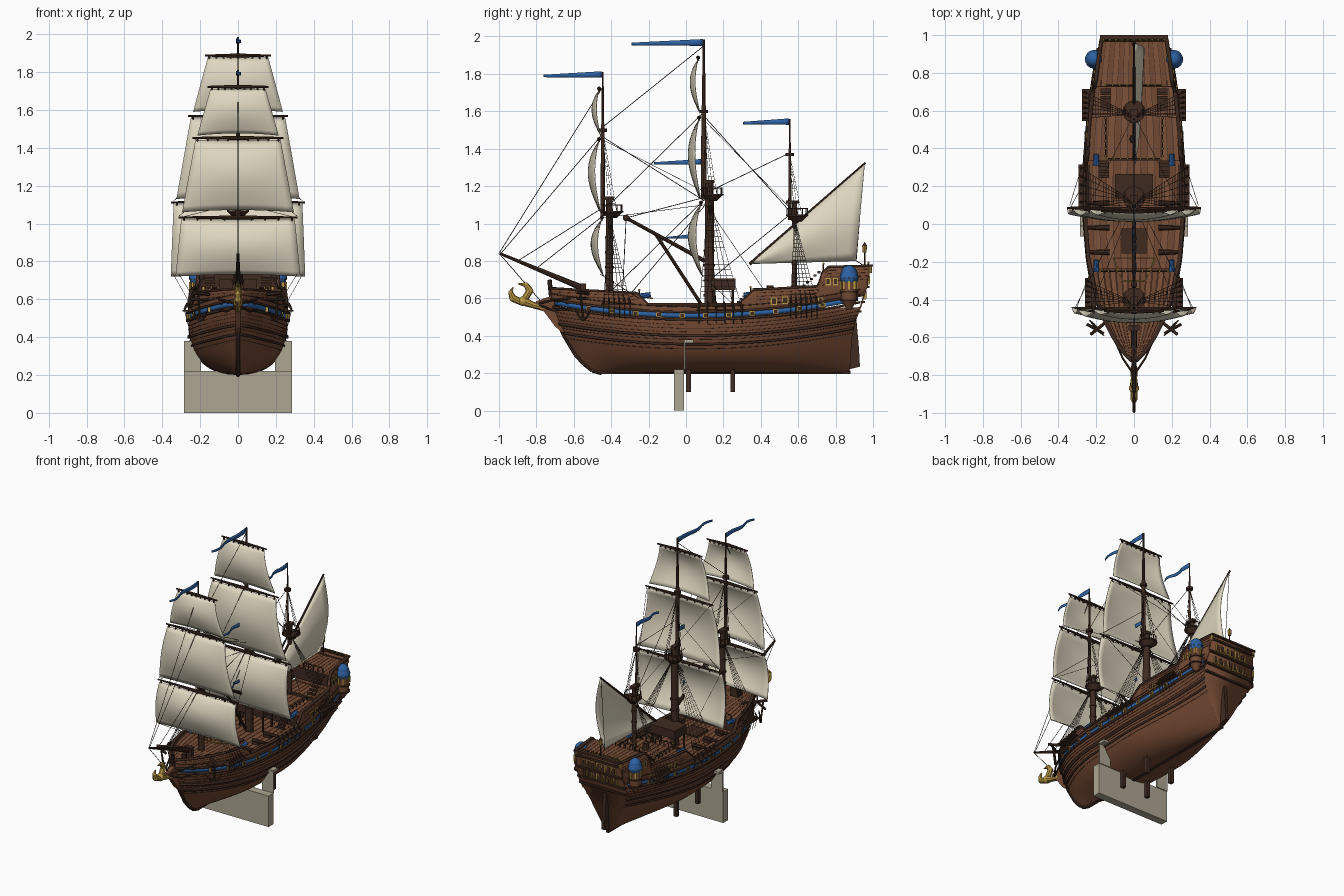
import bpy, bmesh, math
from mathutils import Vector, Matrix

if "Cube" in bpy.data.objects:
    bpy.data.objects.remove(bpy.data.objects["Cube"])

def mat(n, c):
    m = bpy.data.materials.new(n); m.diffuse_color = (*c, 1); return m
WOOD = mat("wood", (.17, .065, .032)); WOOD2 = mat("wood_light", (.2, .085, .042)); DARK = mat("dark_wood", (.05, .024, .015))
SAIL = mat("canvas", (.74, .68, .53)); BLUE = mat("blue", (.025, .12, .36)); GOLD = mat("gold", (.5, .32, .06))
STONE = mat("stone", (.42, .38, .29)); ROPE = mat("rope", (.04, .03, .022))

def interp(t, pts):
    if t <= pts[0][0]: return pts[0][1]
    for (a, p), (b, q) in zip(pts, pts[1:]):
        if t <= b: return p + (q - p) * (t - a) / (b - a)
    return pts[-1][1]

def obj(name, bm, m, smooth=True, thick=0):
    bmesh.ops.recalc_face_normals(bm, faces=bm.faces)
    me = bpy.data.meshes.new(name); bm.to_mesh(me); bm.free()
    o = bpy.data.objects.new(name, me); bpy.context.collection.objects.link(o); me.materials.append(m)
    if smooth:
        bpy.ops.object.select_all(action='DESELECT')
        o.select_set(True); bpy.context.view_layer.objects.active = o
        bpy.ops.object.shade_smooth_by_angle(angle=math.radians(40))
    if thick:
        s = o.modifiers.new("thickness", 'SOLIDIFY'); s.thickness = thick; s.offset = 0
    return o

def grid(bm, rows):
    v = [[bm.verts.new(p) for p in r] for r in rows]
    for a, b in zip(v, v[1:]):
        for i in range(len(a) - 1): bm.faces.new((a[i], a[i+1], b[i+1], b[i]))

def cyl(bm, a, b, r0, r1=None, n=8):
    a, b = Vector(a), Vector(b); d = b - a
    bmesh.ops.create_cone(bm, cap_ends=True, segments=n, radius1=r0, radius2=r0 if r1 is None else r1, depth=d.length,
        matrix=Matrix.Translation((a + b) / 2) @ d.to_track_quat('Z', 'Y').to_matrix().to_4x4())

def path(bm, pts, radii, n=8):
    for i in range(len(pts) - 1):
        cyl(bm, pts[i], pts[i+1], radii[i], radii[i+1], n); ball(bm, pts[i], radii[i])

def ball(bm, c, r): bmesh.ops.create_uvsphere(bm, u_segments=10, v_segments=6, radius=r, matrix=Matrix.Translation(c))

def box(bm, c, s): bmesh.ops.create_cube(bm, size=1, matrix=Matrix.Translation(c) @ Matrix.Diagonal((*s, 1)))

# hull surface: stem and stern curves, plan outline, section shape
STEM = [(.2, -.45), (.215, -.5), (.25, -.545), (.3, -.59), (.4, -.65), (.5, -.695), (.6, -.72), (.7, -.73)]
AFT = [(.2, .87), (.4, .885), (.47, .9), (.56, .935), (.66, .965), (.78, .985)]
PLAN = [(0, .006), (.02, .045), (.045, .08), (.08, .118), (.13, .162), (.19, .2), (.25, .224), (.32, .243), (.43, .258),
        (.52, .262), (.62, .26), (.72, .25), (.82, .233), (.91, .212), (1, .188)]
clamp = lambda x: max(0, min(1, x))
def P(y, z, off=0):
    b, e = interp(z, STEM), interp(z, AFT)
    y = max(b, min(e, y)); s = (y - b) / (e - b)
    h = clamp((z - .2) / .28); mid = (1 - (1 - h) ** 2.5) ** (1 / 2.3)
    kb, ks = clamp(1 - s / .3) ** 1.5, clamp((s - .55) / .45) ** 1.5
    f = mid * (1 - kb) * (1 - ks) + kb * h ** .55 + ks * clamp((z - .2) / .33) ** .8
    return Vector((max(.006, interp(s, PLAN) * f * (1 - .4 * max(0, z - .52))) + off, y, z))
c = lambda y: .5 + .12 * (y - .05) ** 2          # sheer line
TOP = [(-.74, .655), (-.26, .628), (-.2, .567), (.28, .567), (.36, .645), (.71, .665), (.715, .725), (.76, .768), (1, .775)]
top = lambda y: interp(y, TOP)
flip = lambda p, s: Vector((p[0] * s, p[1], p[2]))

bm = bmesh.new()
for sx in (1, -1):
    rows = []
    for i in range(61):
        r = []
        for j in range(21):
            z = .2 + .35 * (j / 20) ** 1.5; b, e = interp(z, STEM), interp(z, AFT)
            r.append(flip(P(b + (e - b) * (i / 60) ** 1.3, z), sx))
        rows.append(r)
    grid(bm, rows)
obj("hull", bm, WOOD)

def panel(name, y0, y1, lo, hi, m, off=0, thick=.006, n=60, nv=1):
    bm = bmesh.new(); y0 = max(y0, interp(lo(y0), STEM)); y1 = min(y1, interp(hi(y1), AFT))
    for sx in (1, -1):
        rows = []
        for i in range(n + 1):
            y = y0 + (y1 - y0) * i / n
            rows.append([flip(P(y, lo(y) + (hi(y) - lo(y)) * j / nv, off), sx) for j in range(nv + 1)])
        grid(bm, rows)
    obj(name, bm, m, True, thick)

panel("bulwark", -.74, .98, lambda y: c(y) + .015, top, WOOD, 0, .012, 140, 3)
panel("cap_rail", -.74, .98, lambda y: top(y) - .005, lambda y: top(y) + .006, DARK, .003, .02, 140)
panel("blue_band", -.7, .92, lambda y: c(y) - .004, lambda y: c(y) + .02, BLUE, .004)
for k, (d, w, t) in enumerate([(-.014, .012, .02), (.026, .01, .02), (-.1, .012, .014), (-.145, .01, .012), (.055, .006, .012)]):
    panel("wale_%d" % k, -.72, .93, lambda y: c(y) + d - w / 2, lambda y: c(y) + d + w / 2, DARK, .003, t)
for k, d in enumerate([-.04, -.06, -.08, -.12, -.17, .04]):
    panel("plank_seam_%d" % k, -.72, .93, lambda y: c(y) + d - .001, lambda y: c(y) + d + .001, DARK, .001, .003)
for k, d in enumerate([.018, .036, .054, .072]):
    if k < 2: panel("fore_seam_%d" % k, -.72, -.26, lambda y: top(y) - d - .001, lambda y: top(y) - d + .001, DARK, .006, .003)
    panel("poop_seam_%d" % k, .38 if k < 3 else .73, .97, lambda y: top(y) - d - .001, lambda y: top(y) - d + .001, DARK, .006, .003)

# transom, keel, stem knee, rudder
bm = bmesh.new()
grid(bm, [[flip(P(2, .2 + .575 * i / 24), sx) for sx in (-1, 1)] for i in range(25)])
obj("transom", bm, WOOD, thick=.008)
bm = bmesh.new()
box(bm, (0, .21, .205), (.02, 1.34, .02))
for a, b in zip(STEM, STEM[1:]): cyl(bm, (0, a[1], a[0]), (0, b[1], b[0]), .012)
obj("keel_and_stem", bm, DARK)
def slab(name, pts, w, m):
    bm = bmesh.new(); f = bm.faces.new([bm.verts.new((-w, y, z)) for y, z in pts])
    r = bmesh.ops.extrude_face_region(bm, geom=[f])
    bmesh.ops.translate(bm, verts=[v for v in r['geom'] if isinstance(v, bmesh.types.BMVert)], vec=(2 * w, 0, 0))
    obj(name, bm, m, False)
slab("beak_knee", [(-.62, .38), (-.7, .45), (-.76, .53), (-.81, .555), (-.8, .585), (-.7, .62)], .014, WOOD)
slab("rudder", [(.87, .22), (.93, .235), (.925, .33), (.91, .5), (.88, .5)], .012, DARK)
bm = bmesh.new()
for sx in (-1, 1):
    for z in (.545, .6): path(bm, [(sx * .1, -.62, z), (sx * .06, -.71, z - .01), (0, -.8, .57)], (.006, .006, .006), 6)
obj("head_rails", bm, DARK)

# decks laid in planks of two tones
def deck(name, y0, y1, z):
    for k, m in enumerate((WOOD, WOOD2)):
        bm = bmesh.new()
        for j in range(k, 14, 2):
            rows = []
            for i in range(13):
                p = P(y0 + (y1 - y0) * i / 12, z)
                rows.append([(p.x * (-1 + (j + e) / 7), p.y, z) for e in (.04, .96)])
            grid(bm, rows)
        obj(name + "_planks_%d" % k, bm, m, False, .006)
    bm = bmesh.new(); box(bm, (0, (y0 + y1) / 2, z - .008), (min(P(y0, z).x, P(y1, z).x) * 2, y1 - y0, .008))
    for y in (y0, y1):       # bulkheads and beams at the breaks
        if -.6 < y < .9: box(bm, (0, y, z - .04), (P(y, z).x * 2 - .01, .008, .08))
    obj(name + "_beams", bm, DARK, False)
deck("forecastle_deck", -.71, -.24, .605)
deck("waist_deck", -.24, .34, .535)
deck("quarter_deck", .34, .58, .62)
deck("upper_quarter_deck", .58, .73, .64)
deck("poop_deck", .73, .965, .745)

# deck railings with gold posts
br, bg = bmesh.new(), bmesh.new()
def railing(a, b, n, h=.04):
    a, b, up = Vector(a), Vector(b), Vector((0, 0, h))
    cyl(br, a + up, b + up, .005, n=6)
    for i in range(n + 1):
        p = a.lerp(b, i / n); cyl(br, p, p + up, .004, n=6); ball(bg, p + up, .006)
railing((-.14, .345, .62), (.14, .345, .62), 8); railing((-.18, -.25, .605), (.18, -.25, .605), 8)
railing((-.15, .735, .745), (.15, .735, .745), 8); railing((-.16, .975, .77), (.16, .975, .77), 10, .02)
for sx in (-1, 1): railing((sx * .15, .36, .62), (sx * .15, .56, .62), 5, .03)
obj("deck_rails", br, DARK); obj("rail_studs", bg, GOLD)

# deck fittings: raised platform, hatch, stairs, guns, capstan
bm = bmesh.new()
box(bm, (0, .2, .675), (.2, .13, .06))
for sx in (-1, 1):
    for y in (.15, .25): cyl(bm, (sx * .09, y, .53), (sx * .09, y, .66), .007)
    for i in range(6):
        box(bm, (sx * .15, .61 + .02 * i, .65 + .018 * i), (.055, .016, .012))
        box(bm, (sx * .16, .25 + .015 * i, .55 + .015 * i), (.055, .014, .012))
    for y in (-.15, -.02, .11):
        cyl(bm, (sx * .13, y, .56), (sx * .25, y, .562), .014, .009); box(bm, (sx * .16, y, .545), (.05, .03, .02))
box(bm, (0, -.09, .542), (.13, .13, .014)); cyl(bm, (0, .45, .62), (0, .45, .67), .025, .018); cyl(bm, (0, -.6, .6), (0, -.6, .65), .018)
obj("deck_fittings", bm, DARK, False)
bm = bmesh.new()
q = [(-.11, -.18, .6), (.11, -.18, .6), (.06, -.3, .62), (-.06, -.3, .62)]
for i in range(4): cyl(bm, q[i], q[(i + 1) % 4], .004, n=6)
obj("hatch_trim", bm, GOLD)

# side windows, port frames, stern gallery
bg, bd = bmesh.new(), bmesh.new()
for sx in (-1, 1):
    for y, z, w in [(.47, .585, .035), (.53, .59, .035), (.72, .585, .03), (.76, .69, .028), (.8, .69, .028)]:
        p = flip(P(y, z, .006), sx); box(bg, p, (.01, w, .04)); box(bd, p, (.014, w - .012, .028))
    for i in range(11):
        y = -.52 + .125 * i; p = flip(P(y, c(y) + .008, .006), sx)
        box(bg, p, (.012, .03, .026)); box(bd, p, (.015, .02, .016))
for i in range(7):
    x = -.12 + .04 * i
    for z in (.62, .7):
        y = interp(z, AFT); box(bg, (x, y + .004, z), (.03, .012, .05)); box(bd, (x, y + .007, z), (.02, .012, .04))
for z, w in ((.775, .36), (.745, .35), (.66, .36), (.58, .37), (.53, .36)): box(bd, (0, interp(z, AFT) + .004, z), (w, .024, .012))
obj("gold_frames", bg, GOLD, False); obj("window_panes", bd, DARK, False)

# quarter turrets with blue domes, stern lanterns
bw, bb, bd, bg = [bmesh.new() for _ in range(4)]
for sx in (-1, 1):
    t = lambda z: (sx * .21, .872, z)
    cyl(bw, t(.54), t(.59), .012, .042, 12); cyl(bw, t(.59), t(.71), .042, .042, 12)
    for z in (.59, .635, .71): cyl(bd, t(z - .005), t(z + .005), .048, n=12)
    path(bb, [t(.713), t(.735), t(.752), t(.764)], (.05, .043, .026, .004), 14)
    ball(bg, t(.768), .007)
    for a in range(8): box(bg, (sx * .21 + .042 * math.cos(a * .785), .872 + .042 * math.sin(a * .785), .67), (.012, .012, .045))
    cyl(bd, (sx * .17, .96, .77), (sx * .17, .985, .745), .004); cyl(bg, (sx * .17, .985, .735), (sx * .17, .985, .775), .009)
cyl(bd, (0, .955, .77), (0, .955, .845), .004); cyl(bg, (0, .955, .845), (0, .955, .88), .01, .013); cyl(bd, (0, .955, .88), (0, .955, .9), .014, .001)
obj("turrets", bw, WOOD); obj("turret_domes", bb, BLUE); obj("turret_trim", bd, DARK); obj("lanterns_and_finials", bg, GOLD)

# masts: (lower y, upper y, base z, top z, cap z, head z, radius, shroud base x, shroud span)
MASTS = [(-.41, -.445, .6, 1.06, 1.5, 1.81, .021, .25, (-.44, -.3)), (.125, .095, .53, 1.15, 1.6, 1.985, .027, .283, (.07, .3)),
         (.58, .555, .62, 1.04, 1.37, 1.56, .015, .265, (.56, .7))]
bm, br, bg = bmesh.new(), bmesh.new(), bmesh.new()
def rope(a, b, r=.0014): cyl(br, a, b, r, n=4)
for y0, y1, zb, zt, zc, zh, r, sx0, (ya, yb) in MASTS:
    cyl(bm, (0, y0, zb), (0, y0, zt + .08), r, r * .85, 12)
    cyl(bm, (0, y1, zt - .02), (0, y1, zc + .03), r * .6, r * .45, 10); cyl(bm, (0, y1, zc), (0, y1, zh), r * .4, r * .2)
    for i in range(5): cyl(bm, (0, y0, zb + .08 * i), (0, y0, zb + .08 * i + .012), r * 1.15, n=12)
    cyl(bm, (0, y0 + .015, zt - .03), (0, y0 + .015, zt), .025, .055, 14); cyl(bm, (0, y0 + .015, zt), (0, y0 + .015, zt + .008), .06, n=14)
    for i in range(12):
        p = (.054 * math.cos(i * .524), y0 + .015 + .054 * math.sin(i * .524)); cyl(bm, (*p, zt), (*p, zt + .04), .003, n=5)
    bmesh.ops.create_cone(bm, segments=14, radius1=.056, radius2=.056, depth=.006, matrix=Matrix.Translation((0, y0 + .015, zt + .04)))
    box(bm, (0, y0 - .01, zt + .075), (.035, .07, .018)); cyl(bm, (0, y1, zc - .01), (0, y1, zc + .008), .022)
    ball(bg, (0, y1, zh), .009)
    for sx in (-1, 1):
        zb2 = c(ya) + .045; n = 6
        box(bm, (sx * (sx0 - .02), (ya + yb) / 2, zb2 - .005), (.06, yb - ya + .03, .008))
        base = [Vector((sx * sx0, ya + (yb - ya) * i / (n - 1), zb2)) for i in range(n)]
        head = Vector((sx * .012, y0, zt - .01))
        for p in base:
            rope(p, head); cyl(bm, p, p.lerp(head, .06), .006, n=6); rope(p, (sx * (sx0 - .02), p.y, zb2 - .08), .002)
        for k in range(2, 19): rope(base[0].lerp(head, k / 20), base[-1].lerp(head, k / 20), .001)
        for i in range(3): rope((sx * .055, y0 + .02 * i, zt), (0, y1, zc), .0012)
        for k in range(1, 8):
            f = k / 9; rope(Vector((sx * .055, y0, zt)).lerp((0, y1, zc), f), Vector((sx * .055, y0 + .04, zt)).lerp((0, y1, zc), f), .001)
# bowsprit, cargo boom, lateen yard
cyl(bm, (0, -.54, .65), (0, -.995, .84), .017, .007); cyl(bm, (0, .1, .8), (0, -.32, 1.03), .011, .009)
cyl(bm, (0, .08, .57), (0, -.16, .94), .009); ball(bm, (0, -.32, 1.03), .018)
cyl(bm, (0, .34, .782), (.0, .96, 1.325), .009, .006); box(bm, (0, -.55, .65), (.06, .03, .06))
obj("masts_and_spars", bm, DARK)
# stays and braces
for a, b, d, e in [(-1, .84, -.445, 1.73), (-.99, .84, -.445, 1.48), (-.9, .8, -.42, 1.1), (-.8, .76, -.42, 1.06), (.095, 1.95, -.44, 1.52), (.1, 1.6, -.41, 1.1),
                   (.12, 1.15, -.4, .64), (.12, 1.12, -.3, .62), (.56, 1.38, .12, 1.17), (.57, 1.06, .13, .7), (-.44, 1.46, .1, 1.12), (-.32, 1.03, .1, 1.14),
                   (-.32, 1.03, -.34, .62), (.1, 1.57, .56, 1.06), (.95, 1.3, .91, .8), (.91, .8, .96, .77), (-.99, .83, -.72, .52)]:
    rope((0, a, b), (0, d, e), .002)
for sx in (-1, 1):
    for a, b in [((.34, .1, 1.11), (.24, .42, .64)), ((.31, -.44, 1.03), (.03, .1, 1.1)), ((.34, .08, .73), (.25, .25, .57)), ((.31, -.46, .73), (.23, -.25, .6)),
                 ((.23, -.45, 1.45), (.01, .1, 1.17)), ((.25, .08, 1.57), (.01, .56, 1.08)), ((.34, .09, 1.12), (.01, .1, 1.4)), ((.31, -.44, 1.04), (.01, -.44, 1.3))]:
        rope(flip(a, sx), flip(b, sx))
obj("rigging", br, ROPE, False)

# square sails with their yards
by = bmesh.new()
def sail(name, y, zt, wt, zb, wb, bulge):
    bm, rows = bmesh.new(), []
    for j in range(13):
        v = j / 12; r = []
        for i in range(17):
            u = -1 + i / 8; z = zt + (zb - zt) * v + .012 * (1 - u * u) * v
            r.append((u * (wt + (wb - wt) * v), y + .015 * v - bulge * math.sin(math.pi * v ** .85 * .93) * (1 - .55 * u * u), z))
        rows.append(r)
    grid(bm, rows); obj(name, bm, SAIL, True, .004)
    for sx in (-1, 1): cyl(by, (0, y, zt + .012), (sx * (wt + .015), y + .004, zt + .012), .011, .005)
    for i in range(9): cyl(by, (wt * (i / 4 - 1) * .95, y - .005, zt + .012), (wt * (i / 4 - 1) * .95, y + .001, zt - .006), .006, n=5)
sail("fore_course", -.45, 1.02, .3, .72, .33, .065)
sail("fore_topsail", -.465, 1.44, .225, 1.06, .295, .065)
sail("fore_topgallant", -.465, 1.71, .145, 1.465, .215, .045)
sail("main_course", .08, 1.1, .34, .72, .355, .075)
sail("main_topsail", .07, 1.555, .25, 1.13, .325, .065)
sail("main_topgallant", .065, 1.875, .16, 1.59, .237, .05)
obj("yards", by, DARK)
# lateen sail
bm, rows = bmesh.new(), []
for j in range(13):
    a, b = Vector((0, .345, .785)).lerp((0, .955, 1.315), j / 12), Vector((0, .345, .785)).lerp((0, .91, .8), j / 12)
    rows.append([a.lerp(b, i / 10) + Vector((.05 * math.sin(math.pi * i / 10) * (j / 12) ** .5 + .004, 0, 0)) for i in range(11)])
grid(bm, rows); bmesh.ops.remove_doubles(bm, verts=bm.verts, dist=1e-4); obj("lateen_sail", bm, SAIL, True, .004)

# pennants
bm = bmesh.new()
for y0, y1, z, h in [(.09, -.29, 1.968, .036), (-.45, -.76, 1.797, .034), (.55, .305, 1.545, .034), (.085, -.17, 1.33, .03), (.03, -.1, .932, .022)]:
    grid(bm, [[(.016 * math.sin(i * .8) * i / 12, y0 + (y1 - y0) * i / 12, z - .008 * i / 12 + e * h * (1 - .6 * i / 12) / 2) for e in (-1, 0, 1)] for i in range(13)])
for sx in (-1, 1):
    for y, z in ((-.22, .61), (.34, .615)): cyl(bm, (sx * .2, y - .03, z), (sx * .2, y + .03, z + .01), .015, .012)
obj("pennants_and_covers", bm, BLUE, True, .003)

# claw figurehead
bm = bmesh.new()
path(bm, [(0, -.76, .55), (0, -.82, .565), (0, -.87, .585)], (.018, .017, .024)); ball(bm, (0, -.87, .585), .027)
path(bm, [(0, -.86, .6), (0, -.835, .64), (0, -.855, .672), (0, -.9, .678)], (.018, .019, .014, .002))
path(bm, [(0, -.88, .58), (0, -.925, .6), (0, -.937, .63), (0, -.925, .66)], (.018, .019, .013, .002))
obj("figurehead", bm, GOLD)

# anchors on catheads
bm = bmesh.new()
for sx in (-1, 1):
    cyl(bm, (sx * .1, -.48, .62), (sx * .23, -.585, .635), .01, n=6)
    cyl(bm, (sx * .21, -.565, .63), (sx * .2, -.55, .49), .006); cyl(bm, (sx * .16, -.58, .6), (sx * .25, -.53, .6), .008)
    path(bm, [(sx * .16, -.59, .54), (sx * .18, -.57, .5), (sx * .2, -.55, .488), (sx * .215, -.53, .5), (sx * .235, -.51, .54)], (.003, .007, .009, .007, .003), 6)
obj("anchors", bm, DARK)

# stone cradle wall and timber props
bm = bmesh.new()
box(bm, (0, -.0375, .11), (.57, .055, .22))
for sx in (-1, 1):
    box(bm, (sx * .24, -.008, .295), (.09, .008, .15)); box(bm, (sx * .255, .015, .37), (.06, .05, .018))
obj("stone_wall", bm, STONE, False)
bm = bmesh.new()
for sx in (-1, 1):
    for y in (.013, .25): box(bm, (sx * .1, y, .18), (.026, .026, .16))
obj("timber_props", bm, DARK, False)

for m in bpy.data.materials:
    if m.users and not m.is_grease_pencil:
        m.use_nodes = True
        m.node_tree.nodes["Principled BSDF"].inputs["Base Color"].default_value = m.diffuse_color
